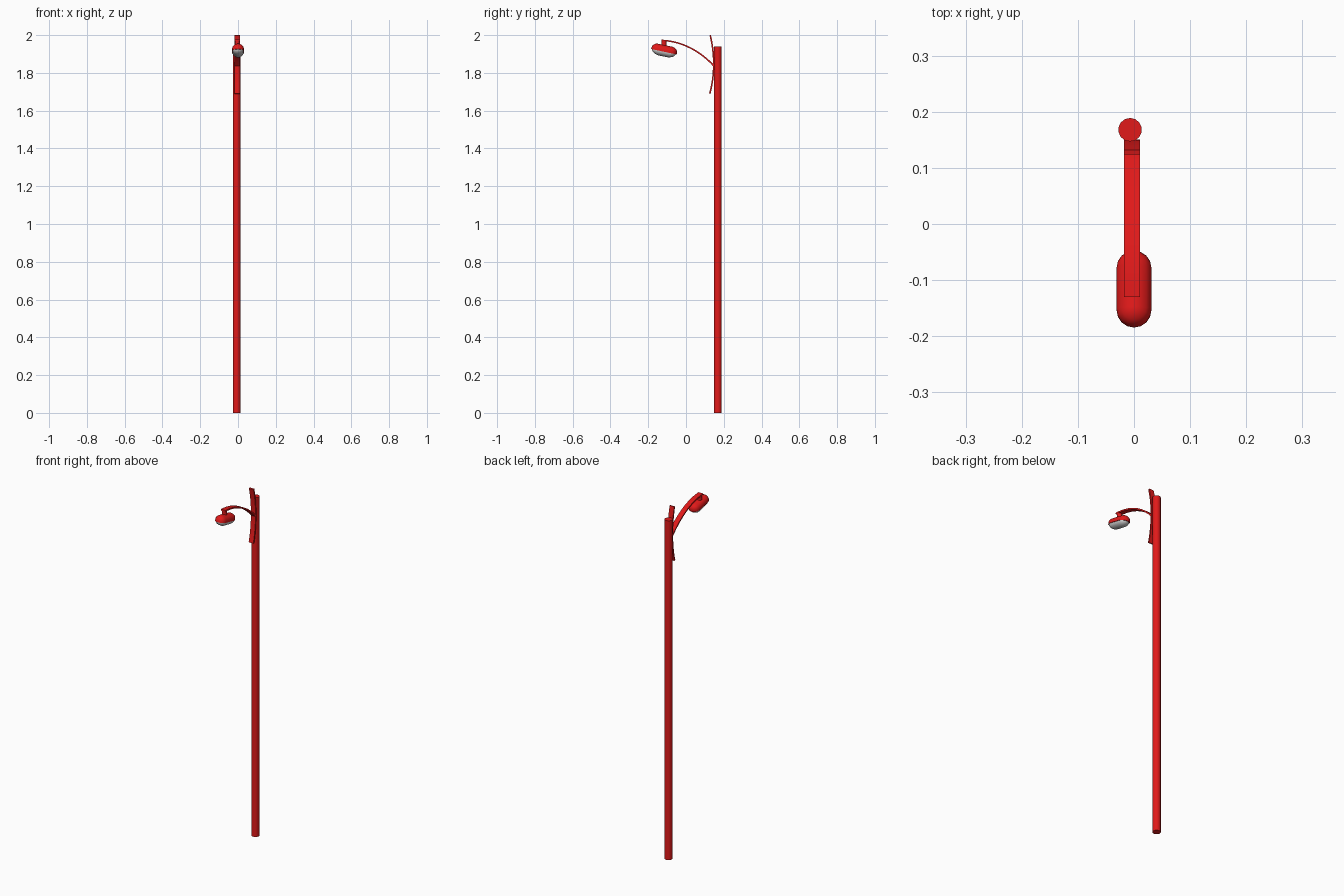
import bpy, bmesh, math
from mathutils import Vector, Matrix
from mathutils.geometry import interpolate_bezier

if "Cube" in bpy.data.objects:
    bpy.data.objects.remove(bpy.data.objects["Cube"])

red = bpy.data.materials.new("red_paint")
red.diffuse_color = (0.75, 0.01, 0.01, 1)
red.use_nodes = True
red.node_tree.nodes["Principled BSDF"].inputs["Base Color"].default_value = red.diffuse_color


def finish(bm, name, mat=None, angle=40):
    bmesh.ops.recalc_face_normals(bm, faces=bm.faces)
    me = bpy.data.meshes.new(name)
    bm.to_mesh(me)
    bm.free()
    ob = bpy.data.objects.new(name, me)
    bpy.context.collection.objects.link(ob)
    if mat:
        me.materials.append(mat)
    bpy.ops.object.select_all(action='DESELECT')
    ob.select_set(True)
    bpy.context.view_layer.objects.active = ob
    bpy.ops.object.shade_smooth_by_angle(angle=math.radians(angle))
    return ob


def cylinder(name, x, y, z0, z1, r, sides):
    bm = bmesh.new()
    bmesh.ops.create_cone(bm, cap_ends=True, segments=sides, radius1=r, radius2=r, depth=z1 - z0,
                          matrix=Matrix.Translation((x, y, (z0 + z1) / 2)))
    return finish(bm, name, red)


def strap(name, handles, x0, x1, thick, steps=14):
    """Flat bar following a bezier in the y-z plane."""
    pts = interpolate_bezier(*[Vector((0, y, z)) for y, z in handles], steps)
    bm = bmesh.new()
    rings = []
    for i, p in enumerate(pts):
        t = (pts[min(i + 1, steps - 1)] - pts[max(i - 1, 0)]).normalized()
        n = Vector((0, -t.z, t.y)) * thick / 2
        rings.append([bm.verts.new((x, *(p + s * n).yz)) for x, s in
                      ((x0, -1), (x1, -1), (x1, 1), (x0, 1))])
    for a, b in zip(rings, rings[1:]):
        for k in range(4):
            bm.faces.new((a[k], a[(k + 1) % 4], b[(k + 1) % 4], b[k]))
    bm.faces.new(rings[0])
    bm.faces.new(rings[-1])
    return finish(bm, name, red)


def capsule_loft(name, profile, matrix, mat=None, n=8):
    """Stack of stadium rings given as (end radius, half straight length, height)."""
    bm = bmesh.new()
    rings = []
    for r, half, h in profile:
        ring = []
        for side in (0, 1):
            for k in range(n + 1):
                a = math.pi * (side + k / n)
                y = r * math.sin(a) + (half if side == 0 else -half)
                ring.append(bm.verts.new((r * math.cos(a), y, h)))
        rings.append(ring)
    m = len(rings[0])
    for a, b in zip(rings, rings[1:]):
        for k in range(m):
            bm.faces.new((a[k], a[(k + 1) % m], b[(k + 1) % m], b[k]))
    bm.faces.new(rings[0])
    bm.faces.new(rings[-1])
    bm.transform(matrix)
    return finish(bm, name, mat)


# Pole
cylinder("pole", -0.007, 0.168, 0, 1.94, 0.021, 14)

# Bowed mounting plate and curved arm
strap("mounting_plate", ((0.128, 1.9995), (0.153, 1.9), (0.153, 1.79), (0.126, 1.69)), -0.018, 0.011, 0.008)
strap("arm", ((0.145, 1.84), (0.07, 1.92), (-0.03, 1.97), (-0.13, 1.972)), -0.018, 0.011, 0.008)

# Short stem from arm to lamp
cylinder("lamp_stem", -0.003, -0.117, 1.93, 1.971, 0.0135, 14)

# Tilted lamp head with lens below
tilt = Matrix.Translation((0, -0.117, 1.912)) @ Matrix.Rotation(math.radians(-12), 4, 'X')
capsule_loft("lamp_shell", ((0.031, 0.038, 0), (0.031, 0.038, 0.01), (0.028, 0.038, 0.02),
                            (0.022, 0.038, 0.027), (0.012, 0.038, 0.033), (0.002, 0.038, 0.035)), tilt, red)
capsule_loft("lamp_lens", ((0.028, 0.036, 0.002), (0.028, 0.036, -0.003), (0.025, 0.034, -0.011),
                           (0.019, 0.03, -0.018), (0.01, 0.025, -0.023), (0.002, 0.02, -0.025)), tilt)
